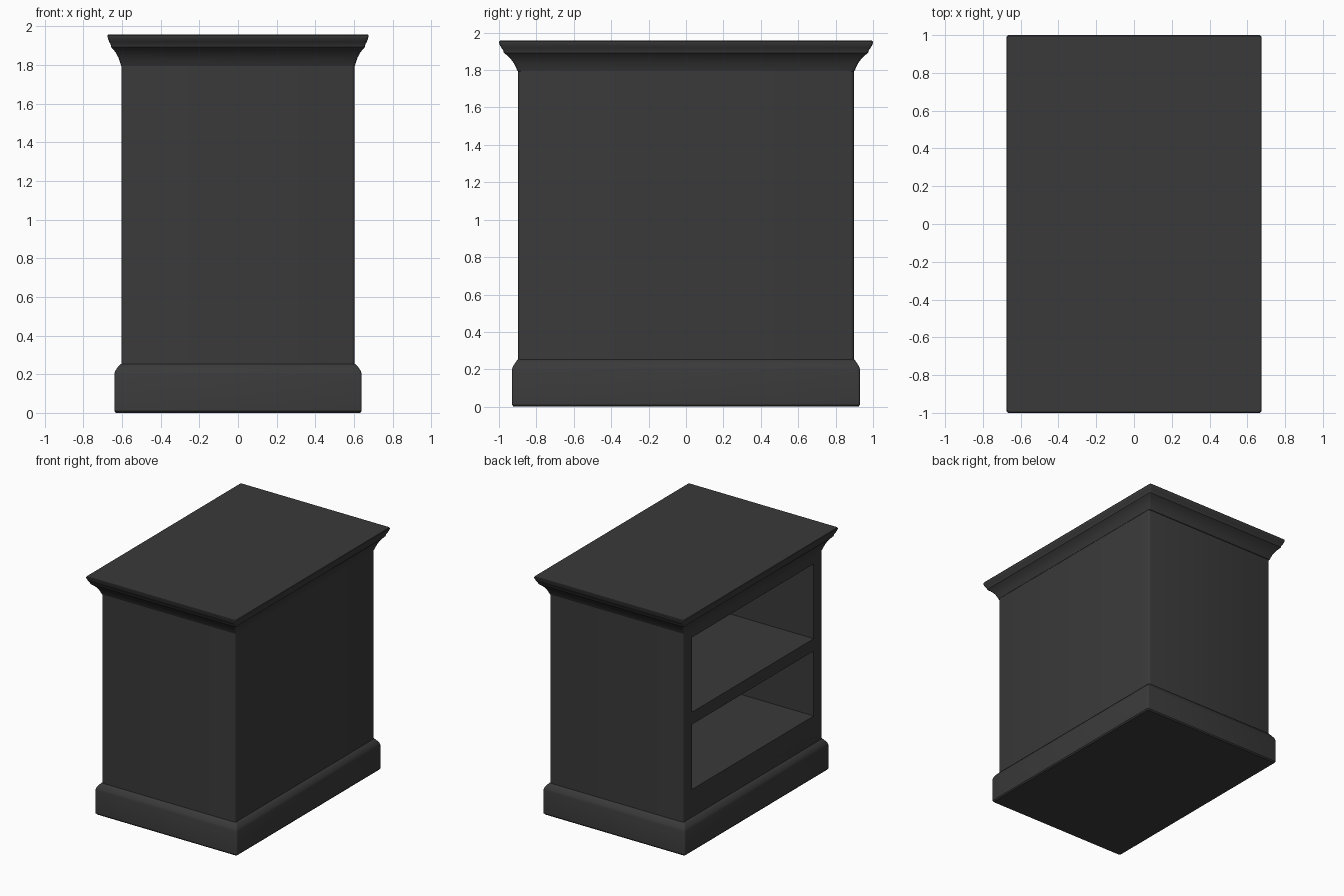
import bpy, math

if "Cube" in bpy.data.objects:
    bpy.data.objects.remove(bpy.data.objects["Cube"])

paint = bpy.data.materials.new("dark_grey")
paint.diffuse_color = (0.042, 0.042, 0.042, 1)
paint.use_nodes = True
paint.node_tree.nodes["Principled BSDF"].inputs["Base Color"].default_value = paint.diffuse_color


def ring(hx, hy, z, r, seg=3):
    """Points of a rounded rectangle at height z."""
    pts = []
    for q, (sx, sy) in enumerate([(1, 1), (-1, 1), (-1, -1), (1, -1)]):
        for i in range(seg + 1):
            a = math.radians(90 * q + 90 * i / seg)
            pts.append((sx * (hx - r) + r * math.cos(a),
                        sy * (hy - r) + r * math.sin(a), z))
    return pts


def loft(name, levels, r):
    """Stack rounded rectangles (half x, half y, z) into a closed solid."""
    rings = [ring(hx, hy, z, r) for hx, hy, z in levels]
    n = len(rings[0])
    verts = [p for rg in rings for p in rg]
    faces = [tuple(reversed(range(n))),
             tuple(range((len(rings) - 1) * n, len(rings) * n))]
    for k in range(len(rings) - 1):
        for i in range(n):
            j = (i + 1) % n
            faces.append((k * n + i, k * n + j, (k + 1) * n + j, (k + 1) * n + i))
    me = bpy.data.meshes.new(name)
    me.from_pydata(verts, [], faces)
    me.materials.append(paint)
    ob = bpy.data.objects.new(name, me)
    bpy.context.collection.objects.link(ob)
    return ob


def smooth(ob):
    bpy.ops.object.select_all(action='DESELECT')
    ob.select_set(True)
    bpy.context.view_layer.objects.active = ob
    bpy.ops.object.shade_smooth_by_angle(angle=math.radians(32))


# plinth with a rounded upper edge
plinth = loft("plinth", [(0.632, 0.922, 0), (0.64, 0.93, 0.01), (0.64, 0.93, 0.20),
                         (0.635, 0.925, 0.217), (0.622, 0.911, 0.237),
                         (0.605, 0.90, 0.253), (0.59, 0.885, 0.258)], 0.012)

# cabinet body
body = loft("cabinet_body", [(0.603, 0.897, 0.25), (0.603, 0.897, 1.80)], 0.015)

# two shelf openings cut into the left side
for i, (z0, z1) in enumerate([(0.48, 1.01), (1.11, 1.72)]):
    bpy.ops.mesh.primitive_cube_add(size=1, location=(-0.125, 0, (z0 + z1) / 2))
    cutter = bpy.context.object
    cutter.name = f"opening_cutter_{i}"
    cutter.scale = (1.35, 1.57, z1 - z0)
    cutter.hide_render = True
    mod = body.modifiers.new("opening", 'BOOLEAN')
    mod.operation = 'DIFFERENCE'
    mod.solver = 'EXACT'
    mod.object = cutter
    bpy.context.view_layer.objects.active = body
    bpy.ops.object.modifier_apply(modifier=mod.name)
    bpy.data.objects.remove(cutter)

# cornice: flared moulding, given as (overhang fraction, height)
profile = [(-0.05, 1.79), (0.06, 1.795), (0.12, 1.81), (0.24, 1.837), (0.42, 1.862),
           (0.60, 1.880), (0.75, 1.892), (0.78, 1.905), (0.87, 1.918),
           (0.94, 1.93), (1.0, 1.945), (1.0, 1.952), (0.95, 1.957)]
cornice = loft("cornice_top", [(0.60 + 0.075 * t, 0.895 + 0.105 * t, z)
                               for t, z in profile], 0.012)

for ob in (plinth, body, cornice):
    smooth(ob)
